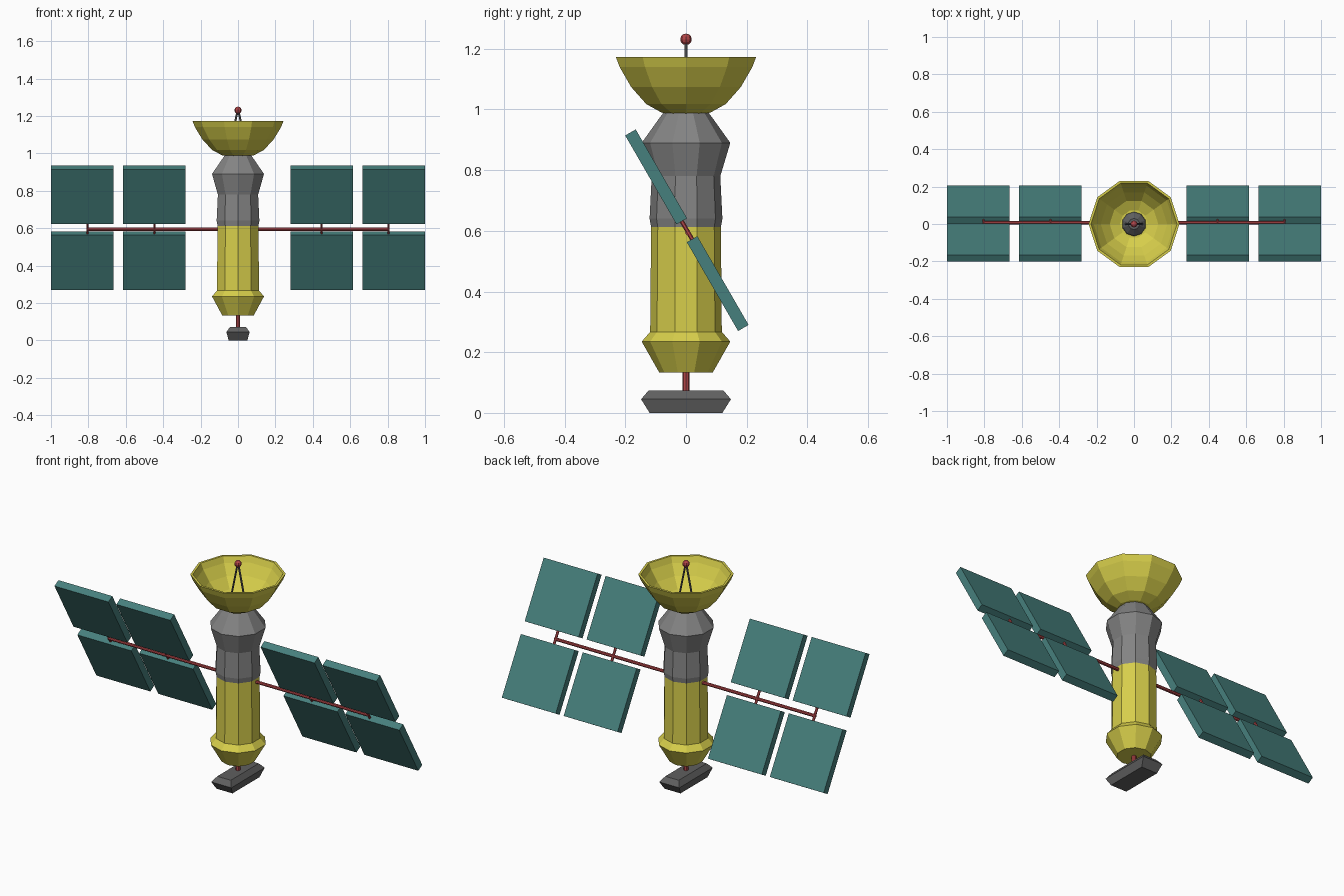
import bpy, bmesh, math
from mathutils import Vector, Matrix

if "Cube" in bpy.data.objects:
    bpy.data.objects.remove(bpy.data.objects["Cube"])


def material(name, rgb):
    m = bpy.data.materials.new(name)
    m.diffuse_color = (*rgb, 1)
    m.use_nodes = True
    m.node_tree.nodes["Principled BSDF"].inputs["Base Color"].default_value = m.diffuse_color
    return m


YELLOW = material("yellow", (0.68, 0.62, 0.07))
GREY = material("grey", (0.23, 0.23, 0.23))
DARK = material("dark_grey", (0.115, 0.115, 0.115))
TEAL = material("teal", (0.062, 0.215, 0.205))
RED = material("red", (0.45, 0.06, 0.065))


def finish(name, bm, mat):
    bmesh.ops.recalc_face_normals(bm, faces=bm.faces)
    me = bpy.data.meshes.new(name)
    bm.to_mesh(me)
    bm.free()
    me.materials.append(mat)
    ob = bpy.data.objects.new(name, me)
    bpy.context.collection.objects.link(ob)
    return ob


def lathe(name, profile, mat, start=90, n=10):
    """Turn (radius, z) points around z; ends are capped."""
    bm = bmesh.new()
    rings = []
    for r, z in profile:
        angles = [math.radians(start) + 2 * math.pi * i / n for i in range(n)]
        rings.append([bm.verts.new((r * math.cos(a), r * math.sin(a), z)) for a in angles])
    for a, b in zip(rings, rings[1:]):
        for i in range(n):
            j = (i + 1) % n
            bm.faces.new((a[i], a[j], b[j], b[i]))
    bm.faces.new(rings[0])
    bm.faces.new(rings[-1])
    return finish(name, bm, mat)


def rod(name, p, q, r, mat, n=8):
    p, q = Vector(p), Vector(q)
    d = q - p
    bm = bmesh.new()
    mtx = Matrix.Translation((p + q) / 2) @ d.to_track_quat('Z', 'Y').to_matrix().to_4x4()
    bmesh.ops.create_cone(bm, cap_ends=True, segments=n, radius1=r, radius2=r,
                          depth=d.length, matrix=mtx)
    return finish(name, bm, mat)


# Body: lower yellow hull and upper grey hull
lathe("lower_hull", [(0.088, 0.133), (0.146, 0.235), (0.118, 0.267), (0.115, 0.612)], YELLOW)
lathe("upper_hull", [(0.115, 0.612), (0.12, 0.64), (0.113, 0.78), (0.146, 0.89),
                     (0.096, 0.96), (0.076, 0.987), (0.06, 0.998)], GREY)

# Dish: outer skin, rim, inner skin
lathe("dish", [(0.06, 0.985), (0.085, 0.99), (0.138, 1.018), (0.19, 1.074), (0.23, 1.14),
               (0.243, 1.173), (0.23, 1.173), (0.216, 1.14), (0.178, 1.082),
               (0.13, 1.03), (0.075, 1.004)], YELLOW, start=0)

# Antenna: hub, two struts, ball
lathe("antenna_hub", [(0.067, 0.998), (0.06, 1.022), (0.03, 1.047)], DARK)
for s in (-1, 1):
    rod("antenna_strut", (s * 0.045, 0, 1.025), (s * 0.003, 0, 1.225), 0.0055, DARK, 6)
bm = bmesh.new()
bmesh.ops.create_uvsphere(bm, u_segments=8, v_segments=6, radius=0.019,
                          matrix=Matrix.Translation((0, 0, 1.231)))
finish("antenna_ball", bm, RED)

# Bottom: stem and bevelled block
rod("stem", (0, 0, 0.06), (0, 0, 0.15), 0.012, RED)
bm = bmesh.new()
loops = [[bm.verts.new((sx * hx, sy * hy, z)) for sx, sy in ((-1, -1), (1, -1), (1, 1), (-1, 1))]
         for hx, hy, z in ((0.05, 0.12, 0), (0.062, 0.148, 0.045), (0.042, 0.124, 0.073))]
for a, b in zip(loops, loops[1:]):
    for i in range(4):
        j = (i + 1) % 4
        bm.faces.new((a[i], a[j], b[j], b[i]))
bm.faces.new(loops[0])
bm.faces.new(loops[-1])
finish("bottom_block", bm, DARK)

# Solar wings: long rod, short posts and tilted panels
rod("wing_rod", (-0.81, 0.006, 0.594), (0.81, 0.006, 0.594), 0.009, RED)
centre = Vector((0, 0.003, 0.602))
up = Vector((0, -0.5, math.sqrt(0.75)))
tilt = Matrix.Rotation(math.radians(30), 4, 'X')
for side in (-1, 1):
    for x, post_x in ((0.448, 0.447), (0.8325, 0.805)):
        base = centre + Vector((side * post_x, 0, 0))
        rod("panel_post", base - up * 0.05, base + up * 0.05, 0.007, RED, 6)
        for v in (-1, 1):
            pos = centre + Vector((side * x, 0, 0)) + up * (v * 0.203)
            bm = bmesh.new()
            bmesh.ops.create_cube(bm, size=1, matrix=Matrix.Translation(pos) @ tilt
                                  @ Matrix.Diagonal((0.335, 0.04, 0.338, 1)))
            finish("solar_panel", bm, TEAL)
